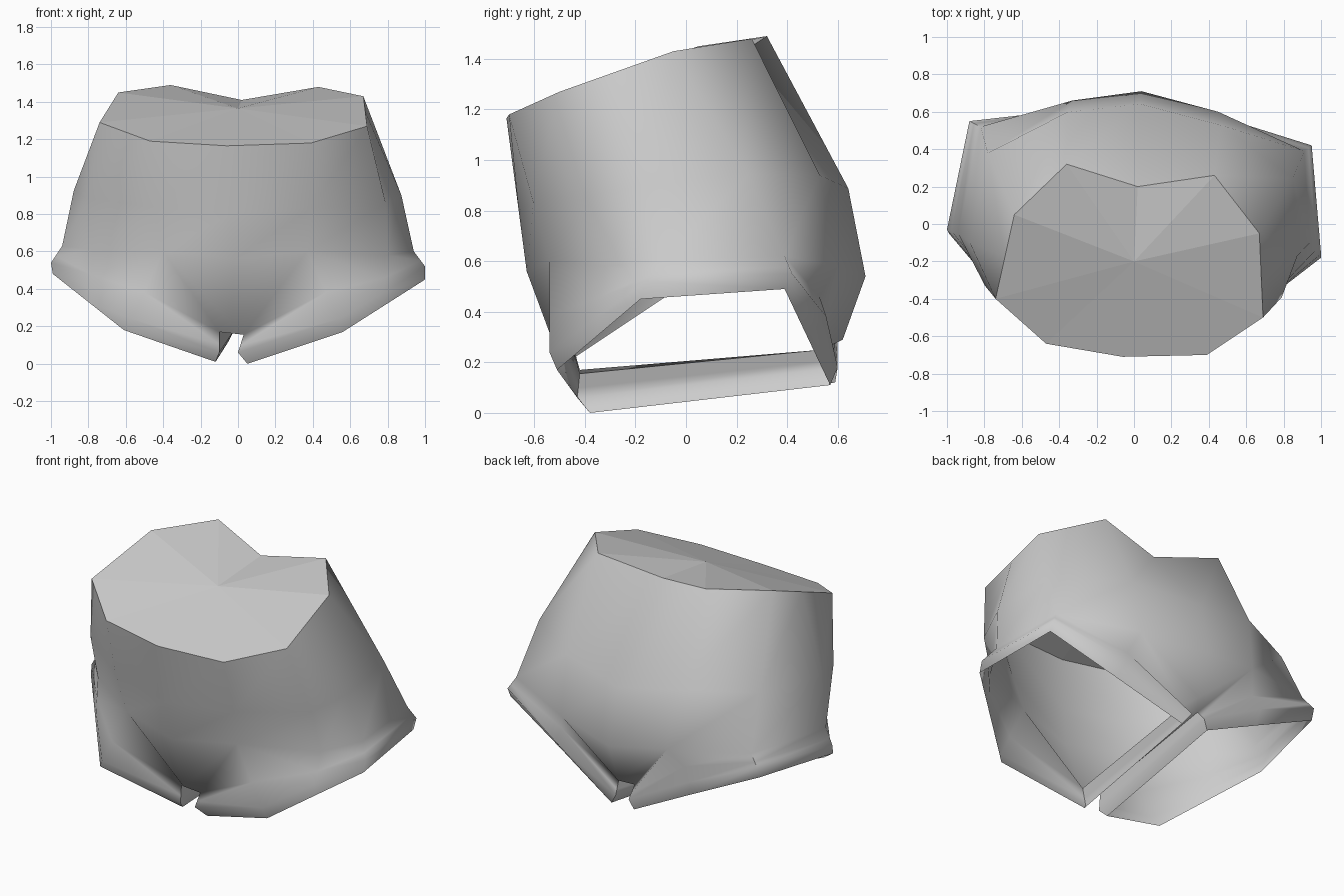
import bpy, bmesh
from mathutils import Vector

if "Cube" in bpy.data.objects:
    bpy.data.objects.remove(bpy.data.objects["Cube"])

cloth = bpy.data.materials.new("grey_cloth")
cloth.diffuse_color = (0.6, 0.6, 0.6, 1)
cloth.use_nodes = True
cloth.node_tree.nodes["Principled BSDF"].inputs["Base Color"].default_value = cloth.diffuse_color


def finish(bm, name, angle):
    """Turn a bmesh into a named, shaded object."""
    bmesh.ops.recalc_face_normals(bm, faces=bm.faces)
    mesh = bpy.data.meshes.new(name)
    bm.to_mesh(mesh)
    bm.free()
    mesh.materials.append(cloth)
    ob = bpy.data.objects.new(name, mesh)
    bpy.context.collection.objects.link(ob)
    bpy.ops.object.select_all(action='DESELECT')
    ob.select_set(True)
    bpy.context.view_layer.objects.active = ob
    if angle:
        bpy.ops.object.shade_smooth_by_angle(angle=angle)
    return ob


def bridge(bm, a, b):
    """Join two closed loops of equal length with quads."""
    n = len(a)
    for i in range(n):
        j = (i + 1) % n
        bm.faces.new((a[i], a[j], b[j], b[i]))


# Waist and hip outlines, from the left side round the back to the right and front
waist = [(-.64, .05, 1.45), (-.36, .32, 1.49), (.02, .20, 1.41), (.43, .26, 1.48),
         (.67, -.05, 1.43), (.68, -.275, 1.35), (.69, -.50, 1.27), (.39, -.70, 1.18),
         (-.06, -.71, 1.165), (-.47, -.64, 1.19), (-.74, -.40, 1.29), (-.69, -.175, 1.37)]
hip = [(-.82, .52, .65), (-.33, .66, .60), (.04, .71, .54), (.45, .60, .58),
       (.91, .39, .62), (.94, -.10, .60), (.80, -.32, .58), (.37, -.54, .60),
       (-.02, -.63, .56), (-.40, -.54, .60), (-.78, -.28, .61), (-.94, -.05, .63)]

# In-between outline, rounded outwards at the sides and seat
middle = []
for w, h in zip(waist, hip):
    p = Vector(w).lerp(Vector(h), 0.6)
    p.x *= 1.045
    p.y += 0.14 * max(0, p.y)
    middle.append(p)
middle[2].y += .065

# Body shell
bm = bmesh.new()
W, M, H = [[bm.verts.new(p) for p in ring] for ring in (waist, middle, hip)]
bridge(bm, W, M)
bridge(bm, M, H)

# Crotch strip between the legs, with front and seat triangles
front = bm.verts.new((-.03, -.50, .21))
seat = bm.verts.new((.04, .62, .29))
fr, fl = bm.verts.new((.03, -.42, .155)), bm.verts.new((-.10, -.42, .17))
br, bl = bm.verts.new((.09, .54, .25)), bm.verts.new((-.02, .54, .25))
for f in ((H[7], H[8], front), (H[8], H[9], front), (H[7], front, fr), (H[9], front, fl),
          (front, fr, fl), (H[1], H[2], seat), (H[2], H[3], seat), (H[3], seat, br),
          (H[1], seat, bl), (seat, br, bl), (fl, fr, br, bl)):
    bm.faces.new(f)

# Legs: upper and lower edges of each hem, from inner front round the outside
legs = [
    (fr, (7, 6, 5, 4, 3), br,
     [(.0, -.43, .06), (.54, -.54, .24), (.78, -.35, .38), (1.0, -.16, .52),
      (.95, .42, .55), (.52, .555, .38), (.07, .60, .18)],
     [(.05, -.38, .0), (.56, -.51, .17), (.78, -.345, .31), (1.0, -.18, .45),
      (.95, .39, .49), (.53, .48, .30), (.12, .57, .11)]),
    (fl, (9, 10, 11, 0, 1), bl,
     [(-.10, -.43, .06), (-.57, -.54, .24), (-.79, -.285, .39), (-1.0, -.03, .54),
      (-.88, .55, .59), (-.44, .60, .40), (-.02, .60, .18)],
     [(-.12, -.38, .01), (-.61, -.50, .18), (-.80, -.275, .33), (-.99, -.05, .48),
      (-.88, .53, .52), (-.44, .56, .31), (-.05, .59, .12)]),
]
for inner_front, ids, inner_back, upper, lower in legs:
    top = [inner_front] + [H[i] for i in ids] + [inner_back]
    # Fold line above the hem, tucked in under the seat
    fold = [v.co.lerp(Vector(p), 0.6) for v, p in zip(top, upper)]
    fold[5].y -= .045
    F, U, L = [[bm.verts.new(p) for p in ring] for ring in (fold, upper, lower)]
    bridge(bm, top, F)
    bridge(bm, F, U)
    bridge(bm, U, L)
finish(bm, "shorts_body", 1.2)

# Flat-shaded waist cap, fanned from its centre
bm = bmesh.new()
rim = [bm.verts.new(p) for p in waist]
centre = bm.verts.new((0, -.2, 1.365))
for i in range(len(rim)):
    bm.faces.new((rim[i - 1], rim[i], centre))
cap = finish(bm, "waist_cap", 0)
if cap.data.polygons[0].normal.z < 0:
    cap.data.flip_normals()
